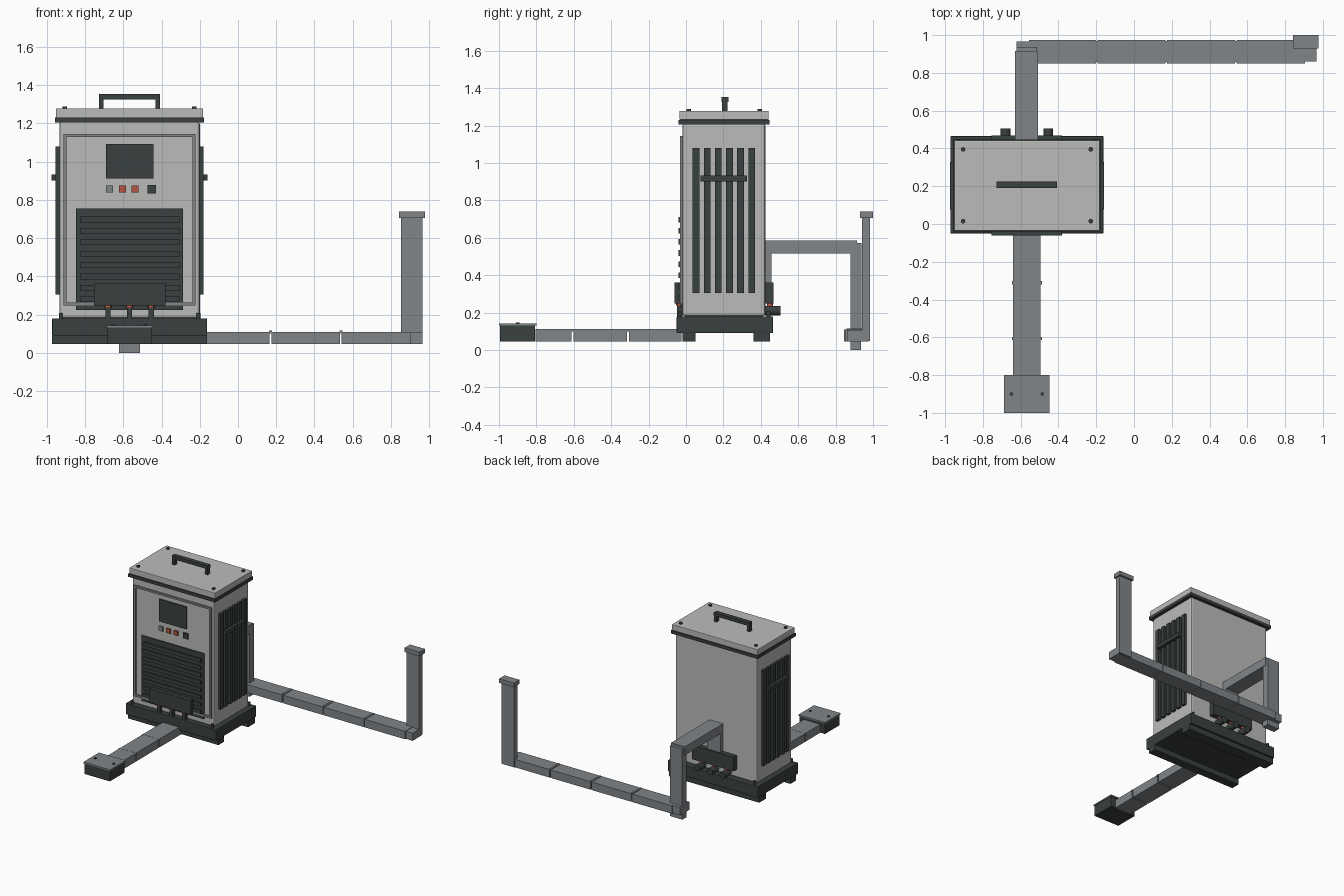
import bpy
import math

if "Cube" in bpy.data.objects:
    bpy.data.objects.remove(bpy.data.objects["Cube"])


def material(name, r, g, b):
    m = bpy.data.materials.new(name)
    m.diffuse_color = (r, g, b, 1)
    m.use_nodes = True
    m.node_tree.nodes["Principled BSDF"].inputs["Base Color"].default_value = (r, g, b, 1)
    return m


LIGHT = material("light grey paint", 0.5, 0.5, 0.49)
STEEL = material("steel grey", 0.22, 0.235, 0.25)
DARK = material("charcoal", 0.042, 0.052, 0.05)
RED = material("signal red", 0.45, 0.09, 0.05)


def box(name, x, y, z, mat, bevel=0):
    """Box from (min, max) extents on each axis."""
    bpy.ops.mesh.primitive_cube_add(size=1, location=[sum(a) / 2 for a in (x, y, z)])
    o = bpy.context.object
    o.name = name
    o.scale = [a[1] - a[0] for a in (x, y, z)]
    bpy.ops.object.transform_apply(location=False, rotation=False)
    o.data.materials.append(mat)
    if bevel:
        b = o.modifiers.new("Bevel", "BEVEL")
        b.width = bevel
        b.segments = 2
    return o


def rod(name, loc, radius, depth, mat, along_y=False):
    bpy.ops.mesh.primitive_cylinder_add(
        vertices=16, radius=radius, depth=depth, location=loc,
        rotation=(math.pi / 2 if along_y else 0, 0, 0))
    o = bpy.context.object
    o.name = name
    o.data.materials.append(mat)
    bpy.ops.object.shade_smooth_by_angle()
    return o


def around(c, half):
    return (c - half, c + half)


CX, CY = -0.567, 0.205   # cabinet centre

# Base slab and skids
box("base", around(CX, 0.405), (-0.05, 0.465), (0.09, 0.18), DARK, 0.004)
for y in ((-0.02, 0.05), (0.36, 0.45)):
    box("base_skid", around(CX, 0.405), y, (0.045, 0.09), DARK)

# Cabinet body, lid and seal
box("cabinet", around(CX, 0.367), (-0.02, 0.425), (0.18, 1.21), LIGHT, 0.014)
box("lid_seal", around(CX, 0.39), (-0.04, 0.447), (1.205, 1.23), DARK)
box("lid", around(CX, 0.385), (-0.035, 0.442), (1.23, 1.278), LIGHT, 0.004)

# Lid screws and base corner bolts
for sx in (-1, 1):
    for sy in (-1, 1):
        rod("lid_screw", (CX + sx * 0.338, CY + sy * 0.19, 1.282), 0.012, 0.014, DARK)
        rod("base_bolt", (CX + sx * 0.36, CY + sy * 0.236, 0.192), 0.01, 0.03, DARK)

# Carry handle
box("handle_bar", around(CX, 0.16), around(0.208, 0.018), (1.325, 1.352), DARK)
for sx in (-1, 1):
    box("handle_post", around(CX + sx * 0.148, 0.012), around(0.208, 0.015), (1.275, 1.33), DARK)

# Front trim frame
for sx in (-1, 1):
    box("trim_side", around(CX + sx * 0.338, 0.008), (-0.032, -0.018), (0.247, 1.145), STEEL)
for z in (0.255, 1.137):
    box("trim_rail", around(CX, 0.338), (-0.032, -0.018), around(z, 0.008), STEEL)

# Screen and buttons
box("screen", (-0.69, -0.443), (-0.03, -0.018), (0.912, 1.092), DARK)
for x, half, mat in ((-0.672, 0.018, STEEL), (-0.604, 0.018, RED),
                     (-0.538, 0.018, RED), (-0.45, 0.022, DARK)):
    box("button", around(x, half), (-0.032, -0.018), around(0.856, half), mat)

# Front grille
box("grille_panel", around(CX, 0.28), (-0.029, -0.018), (0.225, 0.755), DARK)
for i in range(8):
    box("grille_slat", around(CX, 0.26), (-0.04, -0.025), around(0.697 - i * 0.0595, 0.015), DARK)

# Connector boxes front and back, with cable stubs
box("front_connector_box", around(CX, 0.187), (-0.062, -0.02), (0.248, 0.362), DARK)
box("back_connector_box", around(CX, 0.187), (0.42, 0.468), (0.248, 0.362), DARK)
for i in (-1, 0, 1):
    x = CX + i * 0.113
    box("front_stub", around(x, 0.014), (-0.048, -0.02), (0.17, 0.25), DARK)
    rod("front_collar", (x, -0.034, 0.244), 0.019, 0.012, RED)
    rod("back_plug", (x, 0.46, 0.21), 0.026, 0.09, DARK, True)
    rod("back_collar", (x, 0.45, 0.243), 0.016, 0.02, RED)

# Side vents, both sides
for s in (-1, 1):
    for i in range(6):
        box("side_vent", around(CX + s * 0.374, 0.013),
            around(0.054 + i * 0.0595, 0.018), (0.305, 1.08), DARK)
    box("side_crossbar", around(CX + s * 0.392, 0.016), (0.078, 0.327), (0.9, 0.932), DARK)

# Front cable tray in three sections with joint straps
cuts = (-0.81, -0.606, -0.311, -0.02)
for a, b in zip(cuts, cuts[1:]):
    box("front_tray", (-0.641, -0.494), (a + 0.005, b - 0.005), (0.045, 0.113), STEEL)
for y in cuts[1:3]:
    box("front_tray_strap", (-0.647, -0.488), around(y, 0.008), (0.1, 0.112), STEEL)

# Junction box at the end of the front tray
box("junction_box", (-0.682, -0.453), (-0.995, -0.806), (0.045, 0.134), DARK)
box("junction_cover", (-0.687, -0.448), (-1, -0.8), (0.132, 0.142), STEEL)
for sx in (-1, 1):
    rod("cover_screw", (CX + sx * 0.082, -0.9, 0.143), 0.01, 0.01, DARK)

# Rear duct: drop, bridge, leg, elbow and foot
DX = (-0.63, -0.508)
box("rear_drop", DX, (0.42, 0.457), (0.355, 0.53), STEEL)
box("rear_bridge", DX, (0.42, 0.915), (0.516, 0.585), STEEL)
box("rear_leg", (-0.622, -0.513), (0.88, 0.938), (0.1, 0.572), STEEL)
box("rear_elbow", (-0.622, -0.513), (0.845, 0.965), (0.045, 0.11), STEEL)
box("rear_foot", around(CX, 0.055), (0.88, 0.936), (0, 0.05), STEEL)

# Long cable tray in four sections with joint straps
cuts = (-0.56, -0.196, 0.17, 0.538, 0.908)
for a, b in zip(cuts, cuts[1:]):
    box("long_tray", (a + 0.004, b - 0.004), (0.85, 0.975), (0.045, 0.11), STEEL)
for x in cuts[1:4]:
    box("long_tray_strap", around(x, 0.008), (0.857, 0.968), (0.1, 0.116), STEEL)

# End elbow, riser and cap
box("end_elbow", (0.9, 0.965), (0.86, 0.972), (0.045, 0.106), STEEL)
box("riser", (0.853, 0.965), (0.942, 0.985), (0.048, 0.71), STEEL)
box("riser_cap", (0.843, 0.977), (0.93, 1), (0.706, 0.74), STEEL)
